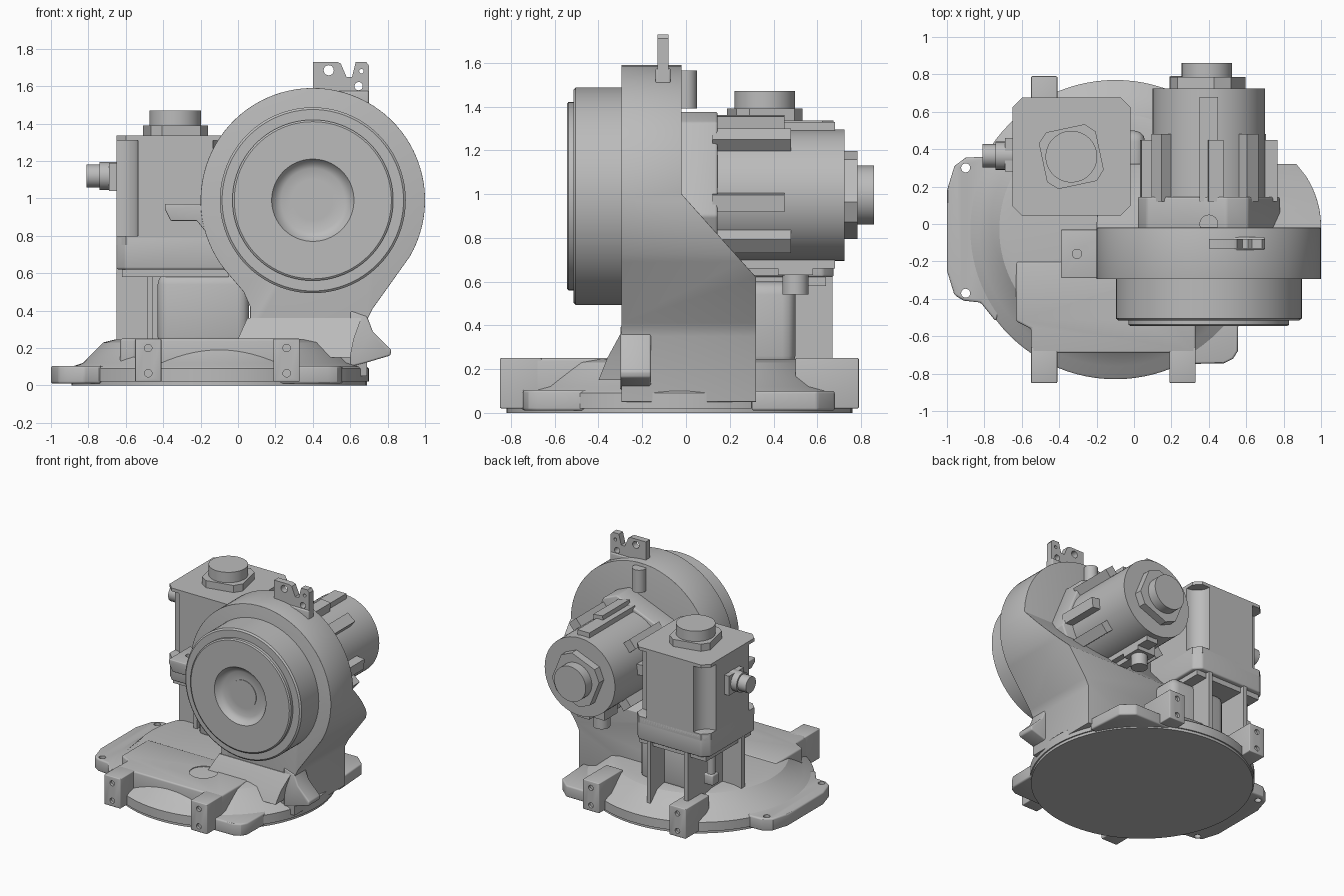
import bpy, bmesh, math
from math import cos, sin, pi, radians
from mathutils import Vector

cube = bpy.data.objects.get("Cube")
if cube:
    bpy.data.objects.remove(cube, do_unlink=True)

grey = bpy.data.materials.new("cast_grey")
grey.use_nodes = True
colour = (0.5, 0.5, 0.5, 1)
grey.diffuse_color = colour
grey.node_tree.nodes["Principled BSDF"].inputs["Base Color"].default_value = colour


def place(axis, u, v, h):
    """Map a flat point (u, v) and a height h along the axis to space."""
    return {"x": Vector((h, u, v)), "y": Vector((u, h, v)), "z": Vector((u, v, h))}[axis]


def loft(name, rings):
    """Closed solid through rings of equal length."""
    bm = bmesh.new()
    vs = [[bm.verts.new(p) for p in r] for r in rings]
    n = len(vs[0])
    for a, b in zip(vs, vs[1:]):
        for i in range(n):
            bm.faces.new((a[i], a[(i + 1) % n], b[(i + 1) % n], b[i]))
    bm.faces.new(vs[0])
    bm.faces.new(vs[-1])
    bmesh.ops.recalc_face_normals(bm, faces=bm.faces)
    mesh = bpy.data.meshes.new(name)
    bm.to_mesh(mesh)
    bm.free()
    mesh.materials.append(grey)
    ob = bpy.data.objects.new(name, mesh)
    bpy.context.collection.objects.link(ob)
    return ob


def activate(ob):
    bpy.ops.object.select_all(action="DESELECT")
    ob.select_set(True)
    bpy.context.view_layer.objects.active = ob


def bevel(ob, width, segments=3):
    activate(ob)
    m = ob.modifiers.new("round", "BEVEL")
    m.width, m.segments, m.limit_method = width, segments, "ANGLE"
    m.angle_limit = radians(40)
    bpy.ops.object.modifier_apply(modifier=m.name)
    return ob


def cut(ob, cutter, mode="DIFFERENCE"):
    activate(ob)
    m = ob.modifiers.new("cut", "BOOLEAN")
    m.object, m.operation, m.solver = cutter, mode, "EXACT"
    bpy.ops.object.modifier_apply(modifier=m.name)
    bpy.data.objects.remove(cutter, do_unlink=True)
    return ob


def prism(name, axis, pts, a, b, r=0):
    ob = loft(name, [[place(axis, u, v, h) for u, v in pts] for h in (a, b)])
    return bevel(ob, r) if r else ob


def box(name, x, y, z, r=0):
    return prism(name, "z", [(x[0], y[0]), (x[1], y[0]), (x[1], y[1]), (x[0], y[1])], *z, r)


def lathe(name, axis, centre, profile, n=64):
    """Turned part: profile of (radius, height) pairs."""
    cu, cv = centre
    return loft(name, [[place(axis, cu + r * cos(2 * pi * i / n), cv + r * sin(2 * pi * i / n), h)
                        for i in range(n)] for r, h in profile])


def rod(name, axis, centre, r, a, b, n=32):
    return lathe(name, axis, centre, [(r, a), (r, b)], n)


def chamfered(cu, cv, half, c, turn=0):
    """Square outline with cut corners, turned by an angle in degrees."""
    t, k = radians(turn), half - c
    pts = [(half, -k), (half, k), (k, half), (-k, half), (-half, k), (-half, -k), (-k, -half), (k, -half)]
    return [(cu + u * cos(t) - v * sin(t), cv + u * sin(t) + v * cos(t)) for u, v in pts]


# Round base with a raised deck
lathe("base_disc", "z", (-0.1, -0.03), [(0.79, 0), (0.79, 0.02), (0.8, 0.02), (0.8, 0.09), (0.79, 0.1),
                                        (0.73, 0.12), (0.62, 0.23), (0.56, 0.245)], 96)
deck = prism("deck", "z", [(-0.55, -0.69), (0.33, -0.69), (0.33, -0.2), (-0.63, -0.2), (-0.63, -0.52), (-0.55, -0.56)],
             0.06, 0.25, 0.012)
cut(deck, rod("deck_hole", "z", (0.0, -0.42), 0.1, 0.24, 0.3))

# Mounting ears around the base
left_ear = prism("left_ear", "z", [(-0.78, 0.36), (-0.9, 0.355), (-0.96, 0.31), (-1, 0.18), (-1, -0.25),
                                   (-0.96, -0.38), (-0.91, -0.41), (-0.82, -0.42), (-0.74, -0.52), (-0.5, 0)],
                 0.01, 0.105, 0.012)
for y in (-0.37, 0.3):
    cut(left_ear, rod("ear_hole", "z", (-0.9, y), 0.024, -0.1, 0.3))
prism("front_ear", "z", [(0.2, -0.4), (0.56, -0.4), (0.555, -0.68), (0.53, -0.72), (0.48, -0.745), (0.2, -0.75)],
      0.01, 0.105, 0.012)
prism("rear_ear", "z", [(0.2, 0.3), (0.66, 0.3), (0.64, 0.6), (0.55, 0.68), (0.2, 0.68)], 0.01, 0.1, 0.012)

# Four clamp blocks with screw holes
for x in (-0.48, 0.26):
    for side, y0, y1 in (("front", -0.85, -0.66), ("rear", 0.79, 0.5)):
        block = box(side + "_clamp", (x - 0.07, x + 0.07), sorted((y0, y1)), (0.02, 0.25), 0.006)
        for z in (0.065, 0.2):
            cut(block, rod("screw_hole", "y", (x, z), 0.02, y0 - 0.02, y0 + 0.02, 20))

# Main housing: round head on a trunk, cut to the sloping side profile
arc = [(0.4 + 0.6 * cos(radians(a)), 0.99 + 0.6 * sin(radians(a))) for a in range(-30, 223, 4)]
trunk = [(-0.03, 0.57), (0.03, 0.5), (0.065, 0.42), (0.065, 0.32), (0.03, 0.27), (-0.05, 0.22), (-0.05, 0.05),
         (0.69, 0.05), (0.69, 0.35), (0.72, 0.41)]
housing = prism("housing", "y", arc + trunk, -0.295, 0.4)
side = [(-0.5, 0), (0.32, 0), (0.32, 0.62), (-0.02, 1.0), (-0.02, 1.8), (-0.5, 1.8)]
cut(housing, prism("side_profile", "x", side, -1, 2), "INTERSECT")
bevel(housing, 0.018)
loft("trunk_flare", [[Vector((x, y, z)) for x, y in ((x0, y0), (x1, y0), (x1, 0.3), (x0, 0.3))]
                     for x0, x1, y0, z in ((-0.08, 0.6, -0.4, 0.15), (0.0, 0.62, -0.36, 0.25), (0.05, 0.66, -0.3, 0.36))])
prism("trunk_lug", "y", [(0.6, 0.4), (0.69, 0.37), (0.72, 0.29), (0.82, 0.19), (0.815, 0.16), (0.68, 0.12), (0.6, 0.1)],
      -0.3, -0.16, 0.01)
lug = prism("side_lug", "y", [(-0.39, 0.97), (-0.1, 0.97), (-0.1, 0.8), (-0.18, 0.83), (-0.22, 0.88), (-0.36, 0.88),
                             (-0.39, 0.94)], -0.29, -0.03, 0.006)
cut(lug, rod("lug_hole", "z", (-0.305, -0.16), 0.025, 0.8, 1.1))

# Turned front face plate with a dished centre
lathe("face_plate", "y", (0.4, 0.99), [(0.11, -0.5), (0.17, -0.5), (0.2, -0.515), (0.22, -0.545), (0.42, -0.545),
                                      (0.43, -0.538), (0.43, -0.515), (0.485, -0.515), (0.497, -0.505), (0.497, -0.25)], 96)
rod("face_centre", "y", (0.4, 0.99), 0.108, -0.505, -0.45, 48)

# Lifting bracket and post on top
bracket = prism("top_bracket", "y", [(0.4, 1.5), (0.7, 1.45), (0.7, 1.71), (0.685, 1.73), (0.63, 1.73), (0.61, 1.65),
                                    (0.58, 1.65), (0.55, 1.72), (0.53, 1.73), (0.4, 1.73)], -0.13, -0.08)
for x, z, r in ((0.485, 1.685, 0.027), (0.645, 1.6, 0.022), (0.66, 1.68, 0.012)):
    cut(bracket, rod("bracket_hole", "y", (x, z), r, -0.3, 0.1))
box("bracket_foot", (0.4, 0.7), (-0.14, -0.07), (1.45, 1.575), 0.01)
rod("top_post", "z", (0.4, 0.0), 0.05, 1.39, 1.565)

# Horizontal motor: turned square flange, body, fins and end connector
mx, mz, turn = 0.4, 0.995, 22
prism("motor_flange", "y", chamfered(mx, mz, 0.32, 0.09, turn), -0.05, 0.145, 0.012)
rod("motor_body", "y", (mx, mz), 0.3, 0.1, 0.725, 64)
for corner in range(4):
    for offset, end in ((-17, 0.48), (17, 0.45)):
        a = radians(45 + turn + corner * 90 + offset)
        d, t = (cos(a), sin(a)), (-sin(a) * 0.04, cos(a) * 0.04)
        pts = [(mx + d[0] * r + s * t[0], mz + d[1] * r + s * t[1])
               for r, s in ((0.24, -1), (0.365, -1), (0.365, 1), (0.24, 1))]
        prism("motor_fin", "y", pts, 0.12, end)
for s in (-1, 1):
    box("motor_rail", (mx - 0.05, mx + 0.05), (0.12, 0.68), sorted((mz + s * 0.25, mz + s * 0.335)))
prism("motor_cap", "y", chamfered(mx - 0.005, mz, 0.175, 0.07, turn), 0.7, 0.785)
rod("motor_connector", "y", (mx - 0.01, mz), 0.135, 0.7, 0.86, 48)
rod("motor_socket", "z", (0.37, 0.5), 0.06, 0.54, 0.72)
box("motor_socket_collar", (0.29, 0.45), (0.42, 0.58), (0.63, 0.72))

# Upright motor: flange, notched body and connectors
ux, uy = -0.335, 0.36
prism("upright_flange", "z", chamfered(ux, uy, 0.315, 0.05), 0.62, 0.8, 0.012)
body = prism("upright_body", "z", chamfered(ux, uy, 0.315, 0.05), 0.75, 1.335)
for sx in (-1, 1):
    for sy in (-1, 1):
        cut(body, rod("corner_notch", "z", (ux + sx * 0.315, uy + sy * 0.315), 0.115, 0.8, 1.31))
prism("upright_cap", "z", chamfered(ux, uy, 0.155, 0.05, 12), 1.3, 1.39)
rod("upright_connector", "z", (ux, uy), 0.138, 1.3, 1.47, 48)
box("side_socket_plate", (-0.69, -0.6), (0.28, 0.46), (1.04, 1.19))
rod("side_socket", "x", (0.365, 1.12), 0.062, -0.81, -0.6)
rod("side_socket_collar", "x", (0.365, 1.12), 0.075, -0.74, -0.6)

# Pedestal and ribs carrying the upright motor
box("pedestal", (-0.43, 0.06), (0.1, 0.5), (0.2, 0.6), 0.06)
box("pedestal_top", (-0.62, -0.05), (0.09, 0.64), (0.58, 0.63))
for x in (-0.47, -0.15):
    box("rear_rib", (x - 0.016, x + 0.016), (0.15, 0.67), (0.1, 0.63))
box("left_rib", (-0.65, -0.4), (0.21, 0.25), (0.15, 0.63))
box("small_fitting", (-0.62, -0.54), (0.48, 0.56), (0.36, 0.44), 0.01)
rod("small_fitting_stem", "z", (-0.58, 0.52), 0.03, 0.4, 0.6, 20)

# Smooth the rounded faces, keep hard edges
bpy.ops.object.select_all(action="DESELECT")
for ob in bpy.context.collection.objects:
    if ob.type == "MESH":
        activate(ob)
        bpy.ops.object.shade_smooth_by_angle(angle=radians(30))
